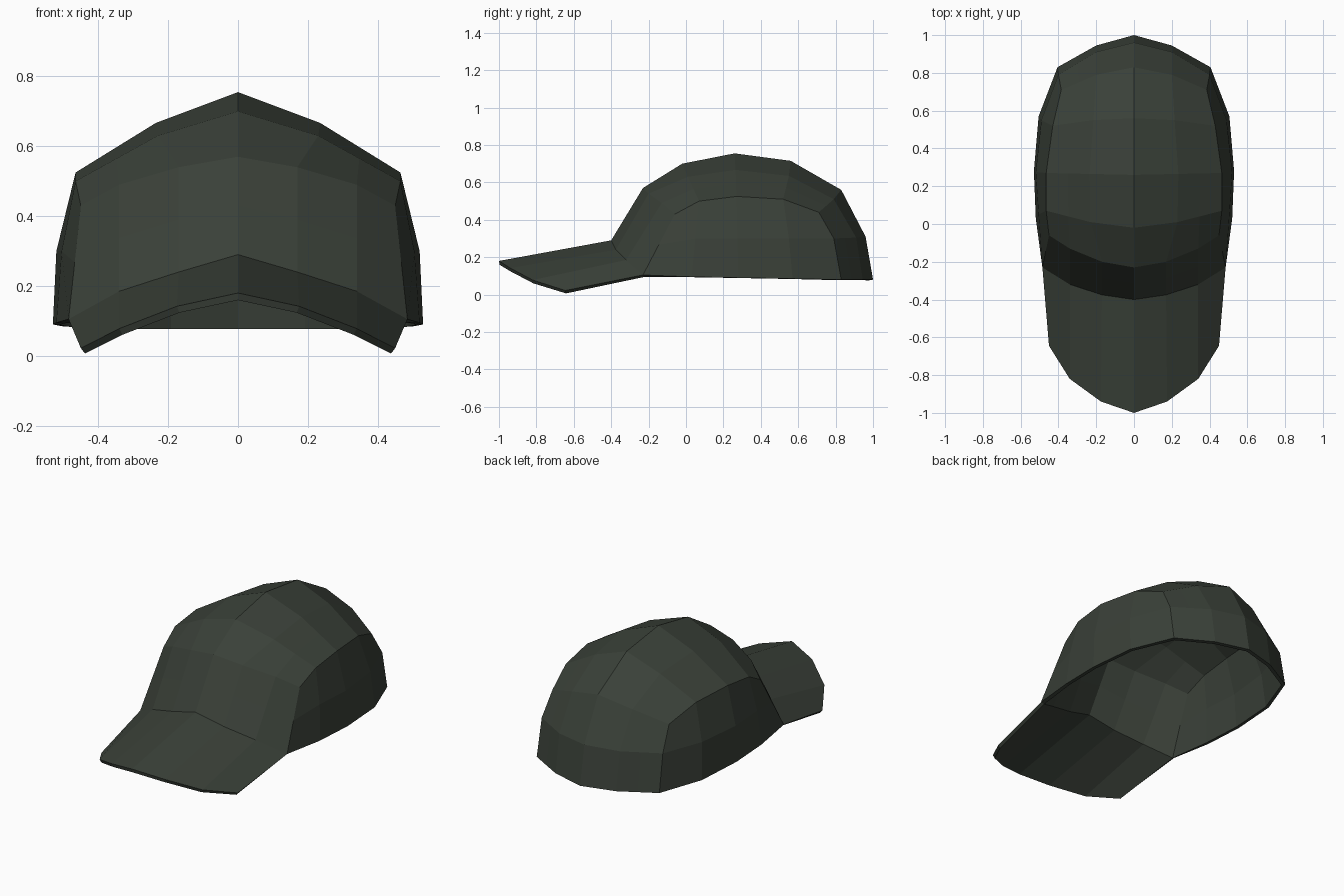
import bpy, bmesh
from mathutils import Vector

if "Cube" in bpy.data.objects:
    bpy.data.objects.remove(bpy.data.objects["Cube"])

THICK = 0.02

# Half cross-sections from brim tip to nape, centre line -> side seam
brim_tip = [(0, -1, .18), (.175, -.94, .142), (.34, -.82, .078), (.45, -.645, .022)]
brim_joint = [(0, -.40, .29), (.17, -.375, .24), (.34, -.32, .185), (.485, -.23, .105)]
forehead = [(0, -.23, .57), (.17, -.20, .54), (.34, -.13, .49), (.45, -.06, .43)]
crown = [  # centre, quarter, seam
    [(0, -.02, .70), (.23, .01, .63), (.465, .07, .50)],
    [(0, .26, .755), (.235, .265, .667), (.465, .27, .525)],
    [(0, .56, .715), (.215, .55, .635), (.43, .52, .51)],
    [(0, .83, .56), (.20, .79, .51), (.385, .71, .44)],
    [(0, .96, .31), (.20, .91, .305), (.40, .79, .30)],
    [(0, 1, .08), (.20, .945, .08), (.405, .83, .08)],
]
# Side panel points between the seam ends
side_low = [(.52, .03, .095), (.53, .28, .09), (.505, .57, .085)]
side_mid = [(.505, .05, .30), (.52, .275, .30), (.49, .55, .30)]


def mid(a, b):
    return (Vector(a) + Vector(b)) / 2


def add_grid(bm, rows):
    vs = [[bm.verts.new(p) for p in r] for r in rows]
    for a, b in zip(vs, vs[1:]):
        for i in range(len(a) - 1):
            bm.faces.new((a[i], a[i + 1], b[i + 1], b[i]))


# Top strip: brim, front panel and crown
front = [mid(a, b) for a, b in zip(brim_joint, forehead)]
rows = [brim_tip, brim_joint, front, forehead]
rows += [[c, q, mid(q, s), s] for c, q, s in crown]
bm = bmesh.new()
add_grid(bm, rows)

# Side panel, bounded by the seam that arches over the ear
seam = [r[-1] for r in rows[1:]]
add_grid(bm, [
    [seam[0], *side_low, seam[8]],
    [seam[1], *side_mid, seam[7]],
    seam[2:7],
])
bmesh.ops.remove_doubles(bm, verts=bm.verts, dist=0.0005)

mesh = bpy.data.meshes.new("cap")
bm.to_mesh(mesh)
bm.free()
cap = bpy.data.objects.new("cap", mesh)
bpy.context.collection.objects.link(cap)

# Mirror the half, then give the cloth its thickness inward
m = cap.modifiers.new("mirror", 'MIRROR')
m.use_axis[0] = True
m.use_clip = True
s = cap.modifiers.new("cloth", 'SOLIDIFY')
s.thickness = THICK
s.offset = -1
s.use_even_offset = True

mat = bpy.data.materials.new("dark green cloth")
mat.diffuse_color = (.042, .052, .040, 1)
mat.use_nodes = True
mat.node_tree.nodes["Principled BSDF"].inputs["Base Color"].default_value = mat.diffuse_color
mesh.materials.append(mat)
